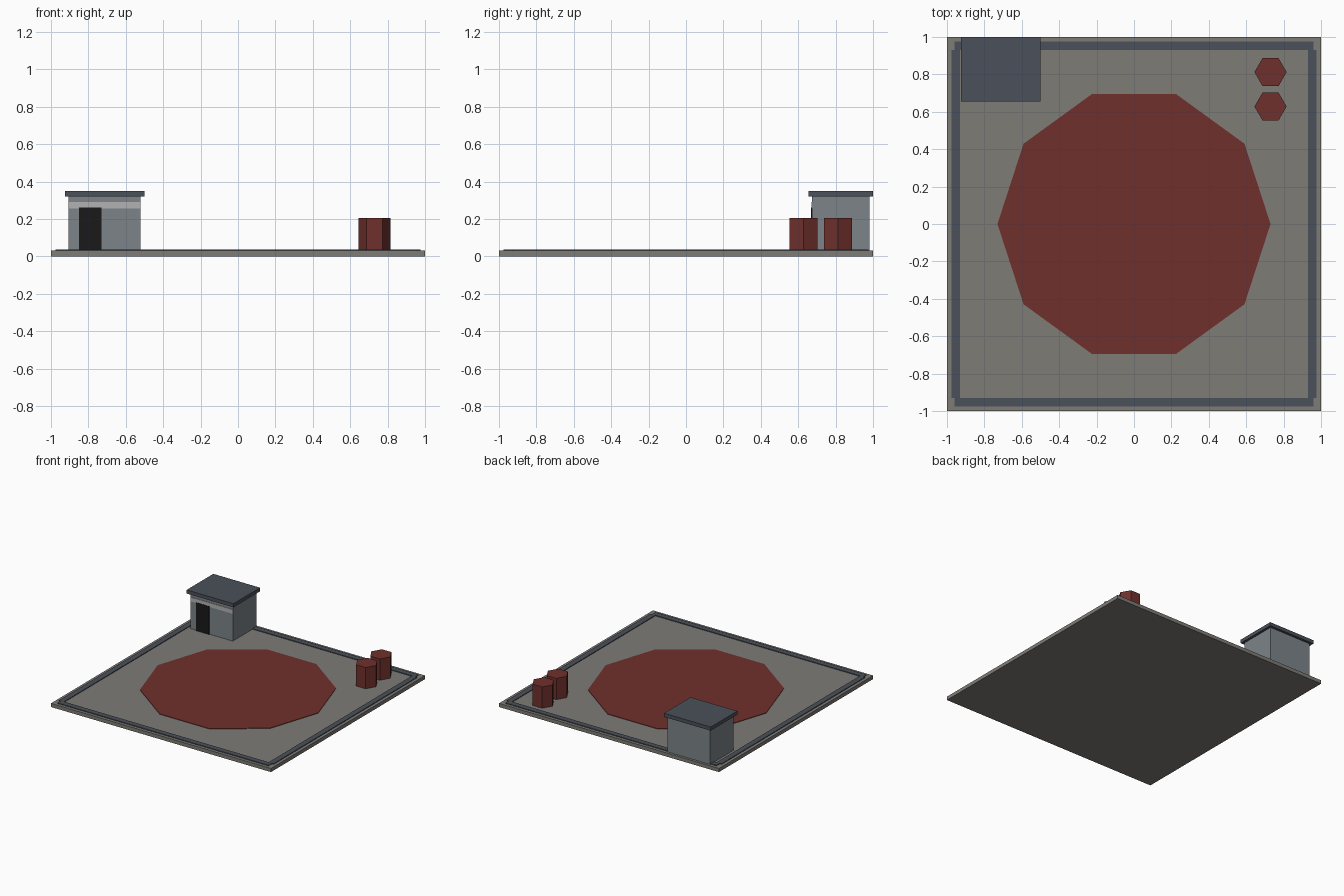
import bpy

if "Cube" in bpy.data.objects:
    bpy.data.objects.remove(bpy.data.objects["Cube"])


def material(name, rgb):
    m = bpy.data.materials.new(name)
    m.diffuse_color = (*rgb, 1)
    m.use_nodes = True
    m.node_tree.nodes["Principled BSDF"].inputs["Base Color"].default_value = m.diffuse_color
    return m


CONCRETE = material("concrete", (0.21, 0.20, 0.18))
SLATE = material("slate", (0.07, 0.08, 0.10))
RED = material("red", (0.16, 0.03, 0.025))
WALL = material("wall", (0.20, 0.23, 0.25))
BLACK = material("black", (0.01, 0.01, 0.01))
PALE = material("pale", (0.45, 0.45, 0.45))


def box(name, x0, x1, y0, y1, z0, z1, mat):
    bpy.ops.mesh.primitive_cube_add(
        size=1, location=((x0 + x1) / 2, (y0 + y1) / 2, (z0 + z1) / 2))
    o = bpy.context.object
    o.name = name
    o.scale = (x1 - x0, y1 - y0, z1 - z0)
    bpy.ops.object.transform_apply(location=False, rotation=False, scale=True)
    o.data.materials.append(mat)
    return o


def prism(name, sides, radius, x, y, z0, z1, mat):
    # first corner is turned onto the x axis
    bpy.ops.mesh.primitive_cylinder_add(
        vertices=sides, radius=radius, depth=z1 - z0,
        location=(x, y, (z0 + z1) / 2), rotation=(0, 0, 1.5707963))
    o = bpy.context.object
    o.name = name
    o.data.materials.append(mat)
    return o


# Landing slab and painted ten-sided pad
box("slab", -1, 1, -1, 1, 0, 0.03, CONCRETE)
prism("landing_pad", 10, 0.73, 0, 0, 0.028, 0.034, RED)

# Border strips around the edge
for side, s in (("left", -1), ("right", 1)):
    x0, x1 = sorted((s * 0.93, s * 0.975))
    box(f"border_{side}", x0, x1, -0.93, 0.93, 0.028, 0.036, SLATE)
for side, s in (("front", -1), ("back", 1)):
    y0, y1 = sorted((s * 0.93, s * 0.975))
    box(f"border_{side}", -0.96, 0.96, y0, y1, 0.028, 0.036, SLATE)

# Hut in the back left corner
box("hut_walls", -0.905, -0.52, 0.675, 0.98, 0.03, 0.322, WALL)
box("hut_roof", -0.925, -0.50, 0.655, 1.0, 0.32, 0.35, SLATE)
box("hut_door", -0.85, -0.73, 0.668, 0.685, 0.03, 0.26, BLACK)
box("hut_band", -0.903, -0.522, 0.672, 0.685, 0.255, 0.29, PALE)

# Fuel barrels in the back right corner
for i, y in enumerate((0.628, 0.812)):
    prism(f"barrel_{i + 1}", 6, 0.086, 0.73, y, 0.03, 0.205, RED)
